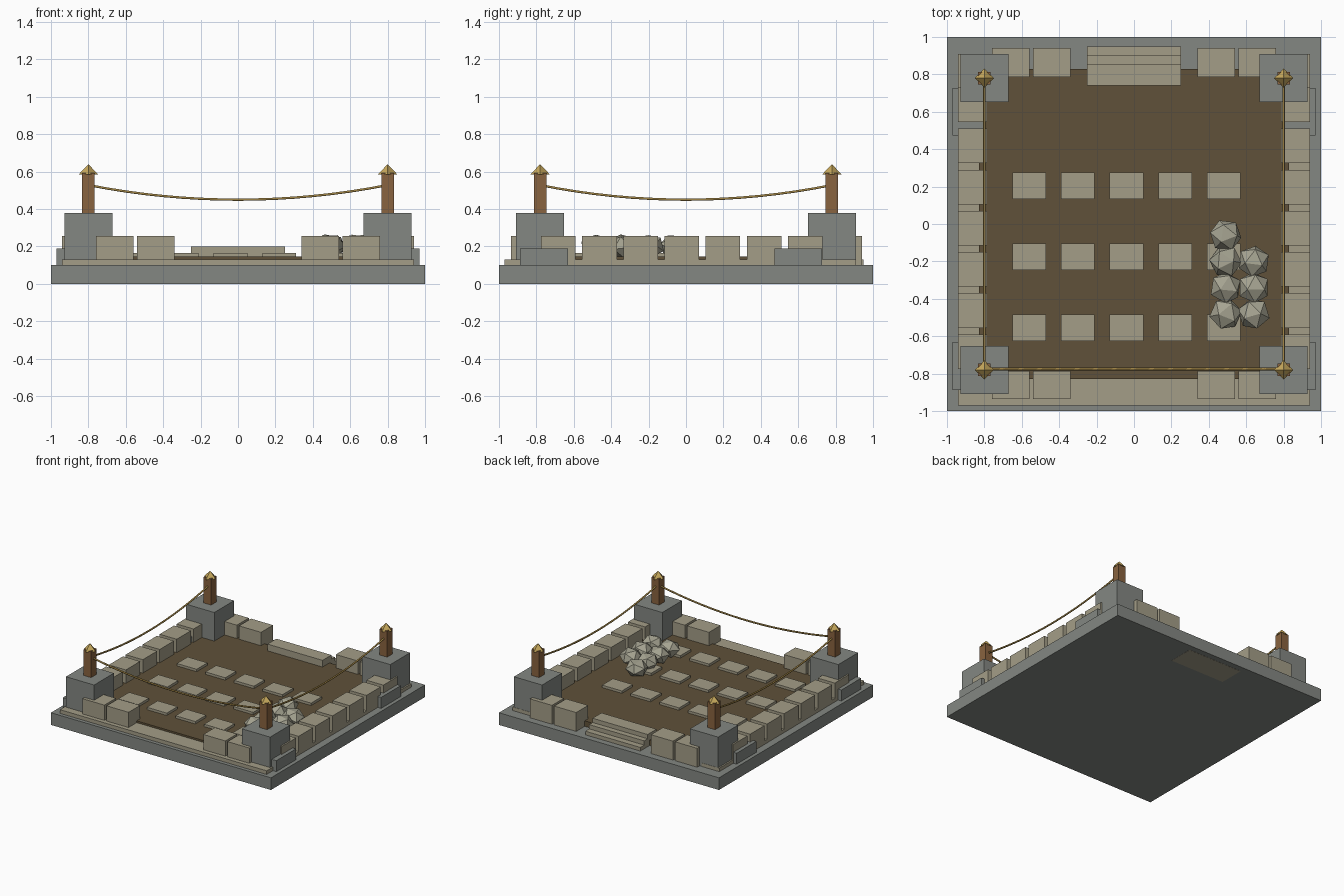
import bpy, random
from mathutils import Vector

random.seed(4)
cube = bpy.data.objects.get("Cube")
if cube:
    bpy.data.objects.remove(cube, do_unlink=True)


def material(name, r, g, b):
    m = bpy.data.materials.new(name)
    m.use_nodes = True
    m.diffuse_color = (r, g, b, 1)
    m.node_tree.nodes["Principled BSDF"].inputs["Base Color"].default_value = (r, g, b, 1)
    return m


GREY = material("grey stone", .23, .245, .225)
SAND = material("sandstone", .37, .34, .245)
SOIL = material("brown soil", .115, .083, .041)
WOOD = material("brown wood", .25, .125, .05)
GOLD = material("gold", .58, .40, .11)
ROPE = material("rope", .35, .23, .06)
ROCK = material("rubble", .38, .37, .285)


def box(name, x, y, z, mat):
    """Box spanning the given ranges on each axis."""
    lo, hi = Vector((x[0], y[0], z[0])), Vector((x[1], y[1], z[1]))
    bpy.ops.mesh.primitive_cube_add(size=1, location=(lo + hi) / 2)
    ob = bpy.context.object
    ob.name = name
    ob.scale = hi - lo
    ob.data.materials.append(mat)
    return ob


def span(centre, half):
    return centre - half, centre + half


def sided(s, a, b):
    return tuple(sorted((s * a, s * b)))


# Base, footings and soil bed
box("base_slab", (-1, 1), (-1, 1), (0, .1), GREY)
box("front_footing", (-.94, .94), (-.97, -.79), (.1, .13), SAND)
box("soil_bed", (-.83, .83), (-.83, .83), (.09, .145), SOIL)

for s in (-1, 1):
    box("side_footing", sided(s, .78, .94), (-.79, .91), (.1, .129), SAND)
    # Wall blocks along the sides
    for i in range(7):
        y = -.775 + .22 * i
        box("side_wall_block", sided(s, .785, .94), (y, y + .185), (.12, .255), SAND)
    # Wall blocks at the front and back
    for x in (.34, .56):
        box("front_wall_block", sided(s, x, x + .2), (-.935, -.785), (.12, .255), SAND)
        box("back_wall_block", sided(s, x, x + .2), (.785, .94), (.1, .255), SAND)
    # Low buttresses outside the piers
    for y in (-.76, .6):
        box("buttress", sided(s, .8, .97), span(y, .128), (.1, .19), GREY)
    # Corner piers with capped posts
    for t in (-1, 1):
        x, y = s * .8, t * .78
        box("corner_pier", span(x, .128), span(y, .128), (.1, .38), GREY)
        box("post", span(x, .034), span(y, .034), (.37, .593), WOOD)
        bpy.ops.mesh.primitive_cone_add(vertices=4, radius1=.052, depth=.055,
                                        location=(x, y, .6125))
        cap = bpy.context.object
        cap.name = "post_cap"
        cap.data.materials.append(GOLD)

# Entrance steps at the back
box("upper_step", (-.25, .25), (.74, .855), (-.001, .2), SAND)
box("middle_step", (-.25, .25), (.855, .9), (-.001, .165), SAND)
box("lower_step", (-.25, .25), (.9, .95), (-.001, .13), SAND)

# Paving slabs in the soil
for y in (.205, -.175, -.555):
    for i in range(5):
        box("paving_slab", span(-.56 + .26 * i, .09), span(y, .07), (.13, .165), SAND)

# Rubble pile
for i, (x, y) in enumerate([(.49, -.06)] + [(x, y) for x in (.49, .64)
                                            for y in (-.2, -.34, -.48)]):
    bpy.ops.mesh.primitive_ico_sphere_add(
        subdivisions=1, radius=.088, location=(x, y, .2),
        rotation=[random.uniform(0, 3) for _ in range(3)])
    rock = bpy.context.object
    rock.name = "rubble_rock"
    bpy.ops.object.transform_apply(location=False, rotation=True, scale=False)
    rock.scale.z = .78
    rock.data.materials.append(ROCK)


# Sagging ropes on three sides
def rope(name, a, b):
    curve = bpy.data.curves.new(name, 'CURVE')
    curve.dimensions = '3D'
    curve.bevel_depth = .007
    curve.bevel_resolution = 1
    line = curve.splines.new('POLY')
    n = 16
    line.points.add(n)
    for i, p in enumerate(line.points):
        t = i / n
        q = Vector(a).lerp(Vector(b), t)
        p.co = (q.x, q.y, .45 + .078 * (2 * t - 1) ** 2, 1)
    curve.materials.append(ROPE)
    bpy.context.collection.objects.link(bpy.data.objects.new(name, curve))


rope("front_rope", (-.8, -.775, 0), (.8, -.775, 0))
rope("left_rope", (.8, -.78, 0), (.8, .78, 0))
rope("right_rope", (-.8, -.78, 0), (-.8, .78, 0))
